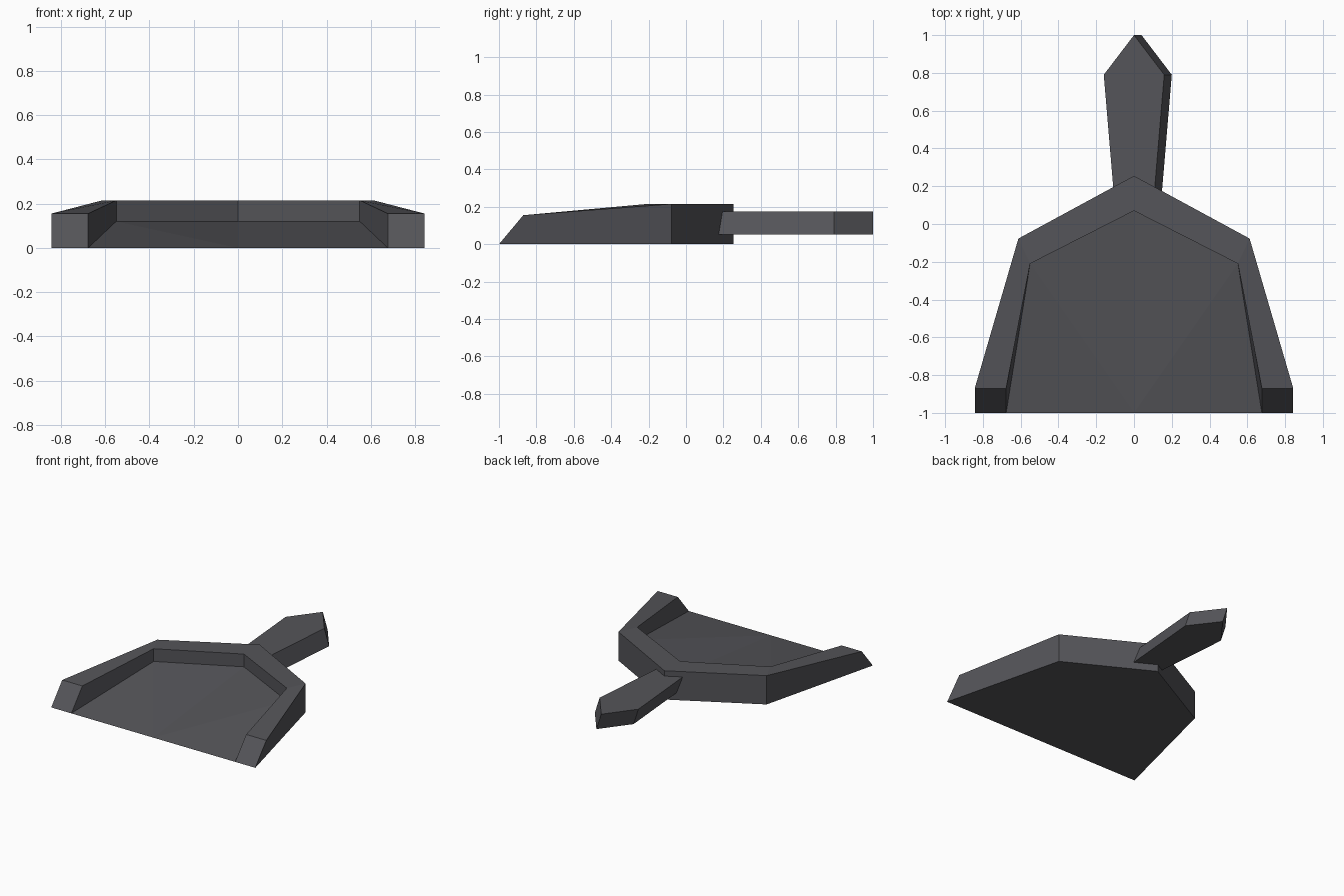
import bpy, bmesh

if "Cube" in bpy.data.objects:
    bpy.data.objects.remove(bpy.data.objects["Cube"])

mat = bpy.data.materials.new("dark grey plastic")
mat.diffuse_color = (0.09, 0.09, 0.10, 1)
mat.use_nodes = True
mat.node_tree.nodes["Principled BSDF"].inputs["Base Color"].default_value = mat.diffuse_color


def make_object(name, bm):
    bmesh.ops.remove_doubles(bm, verts=bm.verts, dist=1e-5)
    bmesh.ops.recalc_face_normals(bm, faces=bm.faces)
    me = bpy.data.meshes.new(name)
    bm.to_mesh(me)
    bm.free()
    me.materials.append(mat)
    ob = bpy.data.objects.new(name, me)
    bpy.context.collection.objects.link(ob)
    return ob


# Pan: wall cross-sections at front, corner and back centre, right half mirrored
# each section: outer bottom, outer top, inner top, inner floor
sections = [
    [(0.843, -1, 0), (0.843, -0.87, 0.155), (0.677, -0.87, 0.155), (0.677, -1, 0)],
    [(0.612, -0.077, 0), (0.612, -0.077, 0.215), (0.55, -0.21, 0.215), (0.55, -0.21, 0.12)],
    [(0, 0.255, 0), (0, 0.255, 0.215), (0, 0.07, 0.215), (0, 0.07, 0.12)],
]
bm = bmesh.new()
for side in (1, -1):
    rows = [[bm.verts.new((x * side, y, z)) for x, y, z in s] for s in sections]
    # outer wall, rim and inner wall
    for a, b in zip(rows, rows[1:]):
        for i in range(3):
            bm.faces.new((a[i], a[i + 1], b[i + 1], b[i]))
    # sloped front end of the wall
    bm.faces.new(rows[0])
    # half of the floor and of the underside
    mid = bm.verts.new((0, -1, 0))
    bm.faces.new((mid, rows[0][3], rows[1][3]))
    bm.faces.new((mid, rows[1][3], rows[2][3]))
    bm.faces.new((mid, rows[0][3], rows[0][0], rows[1][0], rows[2][0]))
make_object("pan", bm)

# Handle: pointed outline, underside skewed to the right
outline = [(-0.102, 0.1), (0.102, 0.1), (0.16, 0.79), (0, 1), (-0.16, 0.79)]
bm = bmesh.new()
top = [bm.verts.new((x, y, 0.175)) for x, y in outline]
low = [bm.verts.new((x + 0.04, y, 0.053)) for x, y in outline]
bm.faces.new(top)
bm.faces.new(low)
for i in range(5):
    j = (i + 1) % 5
    bm.faces.new((top[i], top[j], low[j], low[i]))
make_object("handle", bm)
